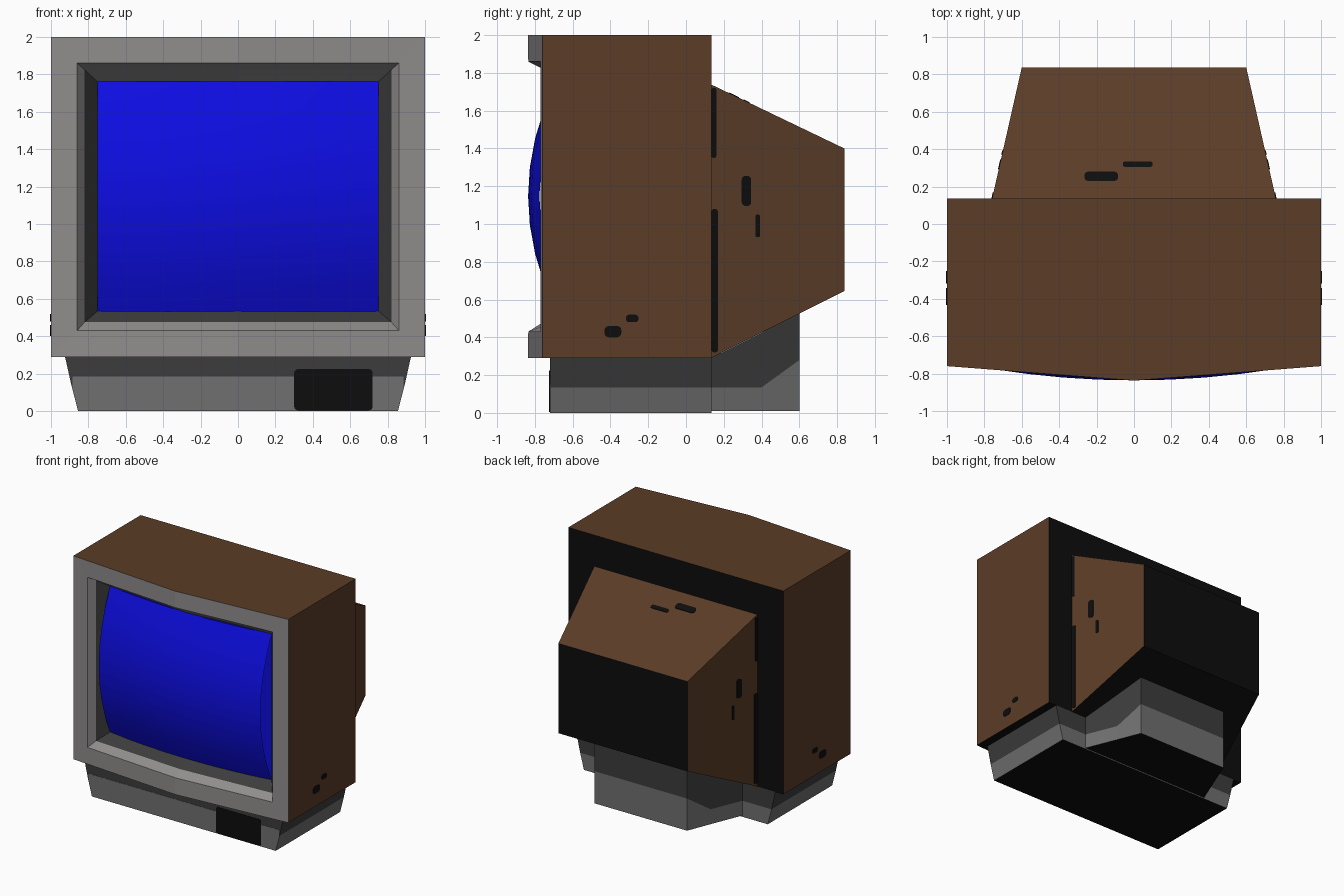
import bpy, bmesh, math

if "Cube" in bpy.data.objects:
    bpy.data.objects.remove(bpy.data.objects["Cube"])

PALETTE = {
    "brown": (0.105, 0.046, 0.020),
    "bezel_grey": (0.28, 0.265, 0.265),
    "base_grey": (0.16, 0.16, 0.16),
    "dark_grey": (0.045, 0.045, 0.045),
    "black": (0.004, 0.004, 0.004),
    "screen_blue": (0.004, 0.004, 0.75),
}
NAMES = list(PALETTE)
MATS = []
for key, rgb in PALETTE.items():
    m = bpy.data.materials.new(key)
    m.diffuse_color = (*rgb, 1)
    m.use_nodes = True
    m.node_tree.nodes["Principled BSDF"].inputs["Base Color"].default_value = m.diffuse_color
    MATS.append(m)


def finish(name, bm):
    me = bpy.data.meshes.new(name)
    bm.to_mesh(me)
    bm.free()
    for m in MATS:
        me.materials.append(m)
    ob = bpy.data.objects.new(name, me)
    bpy.context.collection.objects.link(ob)
    return ob


def loft(name, rings, rule):
    """Closed skin through rings; rule(strip, centre, normal) names the colour.
    Strip -1 is the first cap, len(rings)-1 the last cap."""
    bm = bmesh.new()
    vs = [[bm.verts.new(p) for p in r] for r in rings]
    faces = [(-1, bm.faces.new(vs[0]))]
    n = len(rings[0])
    for i in range(len(vs) - 1):
        for j in range(n):
            k = (j + 1) % n
            faces.append((i, bm.faces.new((vs[i][j], vs[i][k], vs[i + 1][k], vs[i + 1][j]))))
    faces.append((len(vs) - 1, bm.faces.new(vs[-1])))
    bmesh.ops.recalc_face_normals(bm, faces=bm.faces[:])
    bm.normal_update()
    for i, f in faces:
        f.material_index = NAMES.index(rule(i, f.calc_center_median(), f.normal))
    return finish(name, bm)


def plate(name, u, v, w, h, place, color, r=None):
    """Thin rounded plate; place(u, v, lift) maps it onto a surface."""
    r = min(w, h) * 0.4 if r is None else r
    pts = []
    for q, (sx, sy) in enumerate([(1, 1), (-1, 1), (-1, -1), (1, -1)]):
        for s in range(4):
            a = math.pi / 2 * (q + s / 3)
            pts.append((u + sx * (w / 2 - r) + r * math.cos(a),
                        v + sy * (h / 2 - r) + r * math.sin(a)))
    rings = [[place(a, b, t) for a, b in pts] for t in (-0.002, 0.004)]
    return loft(name, rings, lambda i, c, n: color)


# Cabinet: straight back, bowed front, bezel sloping into the screen recess
def frame(hx, lo, hi, y_mid, y_side):
    return [(-hx, y_side, lo), (0, y_mid, lo), (hx, y_side, lo),
            (hx, y_side, hi), (0, y_mid, hi), (-hx, y_side, hi)]


def cabinet_color(i, c, n):
    if i == -1 or (i == 0 and n.z < -0.9):
        return "black"
    if i == 0:
        return "brown"
    if i == 3:
        return "bezel_grey" if c.z > 1.75 else "dark_grey"
    return "screen_blue" if i == 4 else "bezel_grey"


loft("cabinet", [
    frame(1.0, 0.29, 2.0, 0.135, 0.135),
    frame(1.0, 0.29, 2.0, -0.837, -0.76),
    frame(0.86, 0.43, 1.86, -0.835, -0.77),
    frame(0.82, 0.475, 1.825, -0.765, -0.715),
    frame(0.75, 0.535, 1.76, -0.685, -0.625)], cabinet_color)

# Domed screen glass
bm = bmesh.new()
N = 8
grid = []
for j in range(N + 1):
    v = 2 * j / N - 1
    grid.append([])
    for i in range(N + 1):
        u = 2 * i / N - 1
        grid[j].append(bm.verts.new((0.752 * u, -0.836 + 0.15 * v * v + 0.06 * u * u,
                                     1.1475 + 0.614 * v)))
for j in range(N):
    for i in range(N):
        f = bm.faces.new((grid[j][i], grid[j][i + 1], grid[j + 1][i + 1], grid[j + 1][i]))
        f.material_index = NAMES.index("screen_blue")
        f.smooth = True
finish("screen", bm)


# Tapered rear housing
def section(hx, y, lo, hi):
    return [(-hx, y, lo), (hx, y, lo), (hx, y, hi), (-hx, y, hi)]


loft("rear_housing", [section(0.76, 0.13, 0.29, 1.74), section(0.6, 0.838, 0.645, 1.4)],
     lambda i, c, n: "black" if i != 0 or n.z < -0.3 else "brown")


# Plinth under the cabinet, flaring upwards
def slab(hx, z):
    return [(-hx, -0.72, z), (hx, -0.72, z), (hx, 0.135, z), (-hx, 0.135, z)]


def base_color(i, c, n):
    return {-1: "black", 0: "base_grey"}.get(i, "dark_grey")


loft("base", [slab(0.855, 0), slab(0.89, 0.135), slab(0.925, 0.291)], base_color)


# Narrowing rear foot, its top following the housing underside
def foot(z0, z1, z2):
    half = [(0.62, 0.13, z0), (0.51, 0.4, z1), (0.43, 0.6, z2)]
    return half + [(-x, y, z) for x, y, z in reversed(half)]


loft("rear_foot", [foot(0.01, 0.01, 0.01), foot(0.135, 0.135, 0.28),
                   foot(0.29, 0.425, 0.527)], base_color)


# Front strip and control panel on the base
def on_front(u, v, t):
    return (u, -0.72 - t, v)


plate("base_front_strip", 0, 0.16, 1.77, 0.05, lambda u, v, t: on_front(u, v, t / 2),
      "base_grey", 0.002)
plate("control_panel", 0.51, 0.114, 0.42, 0.22, on_front, "black", 0.02)


# Slots on the housing top
def on_top(u, v, t):
    return (u, v, 1.74 - 0.48 * (v - 0.13) + t)


plate("top_slot_left", -0.175, 0.255, 0.18, 0.05, on_top, "black")
plate("top_slot_right", 0.02, 0.32, 0.16, 0.03, on_top, "black")

# Slots on both sides of the housing and cabinet
for side, s in (("right", 1), ("left", -1)):
    def on_housing(u, v, t):
        return (s * (0.76 - 0.226 * (u - 0.13) + t), u, v)

    def on_cabinet(u, v, t):
        return (s * (1.0 + t), u, v)

    plate(side + "_slot_upper", 0.32, 1.175, 0.05, 0.16, on_housing, "black")
    plate(side + "_slot_lower", 0.38, 0.99, 0.024, 0.12, on_housing, "black")
    plate(side + "_seam_upper", 0.148, 1.535, 0.026, 0.37, on_housing, "black")
    plate(side + "_seam_lower", 0.152, 0.70, 0.034, 0.76, on_housing, "black")
    plate(side + "_socket_front", -0.387, 0.43, 0.09, 0.06, on_cabinet, "black")
    plate(side + "_socket_rear", -0.285, 0.50, 0.066, 0.04, on_cabinet, "black")
